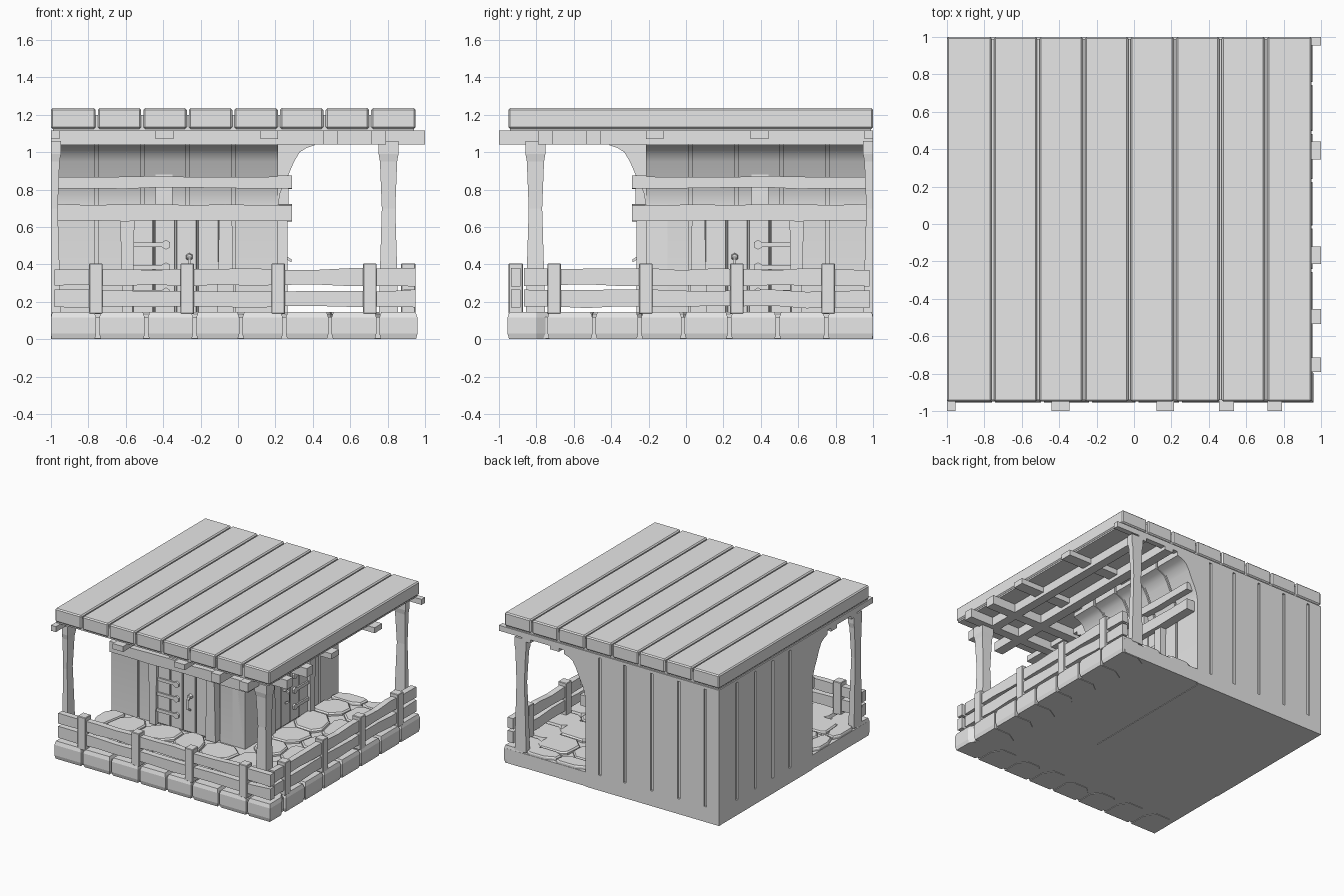
import bpy, bmesh, random
from math import pi
from mathutils import Matrix, Vector

random.seed(4)
if "Cube" in bpy.data.objects:
    bpy.data.objects.remove(bpy.data.objects["Cube"])

grey = bpy.data.materials.new("plain_grey")
grey.use_nodes = True
grey.diffuse_color = (0.8, 0.8, 0.8, 1)
grey.node_tree.nodes["Principled BSDF"].inputs["Base Color"].default_value = (0.8, 0.8, 0.8, 1)


def finish(name, bm, bevel=0):
    bmesh.ops.recalc_face_normals(bm, faces=bm.faces)
    mesh = bpy.data.meshes.new(name)
    bm.to_mesh(mesh)
    bm.free()
    mesh.materials.append(grey)
    obj = bpy.data.objects.new(name, mesh)
    bpy.context.collection.objects.link(obj)
    if bevel:
        mod = obj.modifiers.new("soft_edges", "BEVEL")
        mod.width = bevel
        mod.segments = 1
    return obj


def loft(name, rings, bevel=0):
    """Skin a closed solid over rings with equal point counts."""
    bm = bmesh.new()
    loops = [[bm.verts.new(p) for p in ring] for ring in rings]
    n = len(loops[0])
    for a, b in zip(loops, loops[1:]):
        for i in range(n):
            bm.faces.new((a[i], a[(i + 1) % n], b[(i + 1) % n], b[i]))
    bm.faces.new(loops[0])
    bm.faces.new(loops[-1])
    return finish(name, bm, bevel)


def rect(x0, x1, y0, y1, z):
    return [(x0, y0, z), (x1, y0, z), (x1, y1, z), (x0, y1, z)]


def box(name, x0, x1, y0, y1, z0, z1, bevel=0):
    return loft(name, [rect(x0, x1, y0, y1, z) for z in (z0, z1)], bevel)


def rail(name, x0, x1, y0, y1, z0, z1, wobble=0.008, cuts=7):
    """Hand-hewn board along x with uneven edges."""
    rings = []
    for i in range(cuts + 1):
        x = x0 + (x1 - x0) * i / cuts
        a = z0 + random.uniform(-wobble, wobble)
        b = z1 + random.uniform(-wobble, wobble)
        rings.append([(x, y0, a), (x, y1, a), (x, y1, b), (x, y0, b)])
    return loft(name, rings)


SWAP = Matrix(((0, -1, 0, 0), (-1, 0, 0, 0), (0, 0, 1, 0), (0, 0, 0, 1)))


def twin(obj):
    """Mirror a front part across the diagonal onto the left side."""
    other = obj.copy()
    other.data = obj.data.copy()
    other.data.transform(SWAP)
    other.data.flip_normals()
    other.name = obj.name.replace("front", "side")
    bpy.context.collection.objects.link(other)


# Roof boards over a thin ceiling
box("ceiling", -0.99, 0.94, -0.94, 0.99, 1.113, 1.2)
seams = [-1.006] + [-0.755 + 0.2435 * i for i in range(7)] + [0.956]
for a, b in zip(seams, seams[1:]):
    box("roof_board", a + 0.006, b - 0.006, -0.95, 1, 1.125, 1.235, 0.009)

# House core
box("house_core", -0.985, 0.195, -0.195, 0.985, 0, 1.113)

# Wall boards that sweep outward into a cove under the roof
cove = [(0.1, 0.1), (0.215, 0.1), (0.215, 0.72), (0.225, 0.78), (0.245, 0.83), (0.27, 0.88),
        (0.3, 0.95), (0.33, 1.0), (0.365, 1.022), (0.41, 1.037), (0.41, 1.114), (0.1, 1.114)]
walls = []
joints = [-1.01, -0.755, -0.51, -0.27, -0.025, 0.225]
for a, b in zip(joints, joints[1:]):
    wall = loft("front_wall_board", [[(x, -o, z) for o, z in cove] for x in (a + 0.01, b - 0.01)])
    walls.append(wall)
under = [(o - 0.015 if o > 0.1 else o, z) for o, z in cove]
walls.append(loft("front_wall_backing", [[(x, -o, z) for o, z in under] for x in (-0.995, 0.2)]))
bpy.ops.object.select_all(action="DESELECT")
for wall in walls:
    wall.select_set(True)
bpy.context.view_layer.objects.active = walls[0]
bpy.ops.object.shade_smooth_by_angle(angle=0.6)
for wall in walls:
    twin(wall)

# Outer walls: boards with slots between them, closed by a band at the foot and head
back = [-1.012, -0.875, -0.635, -0.39, -0.145, 0.085, 0.227]
left = [-0.227, -0.157, 0.077, 0.3, 0.53, 0.766, 1.012]
for a, b in zip(back, back[1:]):
    box("back_board", a + 0.012, b - 0.012, 0.98, 1, 0.12, 1.1)
for a, b in zip(left, left[1:]):
    box("right_board", -1, -0.98, a + 0.012, b - 0.012, 0.12, 1.1)
for z0, z1 in ((0, 0.125), (1.09, 1.114)):
    box("back_band", -1, 0.215, 0.98, 1, z0, z1)
    box("right_band", -1, -0.98, -0.215, 1, z0, z1)

# Rails, batten and door on the house wall
for z0, z1 in ((0.808, 0.87), (0.632, 0.72)):
    twin(rail("front_wall_rail", -0.965, 0.29, -0.29, -0.21, z0, z1, 0.005))
twin(box("front_batten", -0.44, -0.35, -0.27, -0.2, 0.65, 1.09))
for x0, x1, lean in ((-0.63, -0.565, 0.012), (-0.1, -0.02, -0.012)):
    twin(loft("front_door_jamb", [rect(x0 + lean, x1, -0.265, -0.2, 0.13),
                                  rect(x0, x1 + lean, -0.265, -0.2, 0.66)]))
for i in range(4):
    x = -0.565 + 0.116 * i
    twin(box("front_door_board", x + 0.003, x + 0.113, -0.24, -0.2, 0.14, 0.64, 0.004))
for z in (0.505, 0.385, 0.25):
    twin(box("front_hinge", -0.565, -0.39, -0.252, -0.235, z - 0.013, z + 0.013))
    bm = bmesh.new()
    bmesh.ops.create_cone(bm, segments=6, radius1=0.026, radius2=0.026, depth=0.02, cap_ends=True,
                          matrix=Matrix.Translation((-0.385, -0.245, z)) @ Matrix.Rotation(pi / 2, 4, "X"))
    twin(finish("front_hinge_tip", bm))

# Door handle: a rosette and a hanging grip
bm = bmesh.new()
bmesh.ops.create_cone(bm, segments=6, radius1=0.022, radius2=0.015, depth=0.03, cap_ends=True,
                      matrix=Matrix.Translation((-0.26, -0.25, 0.44)) @ Matrix.Rotation(pi / 2, 4, "X"))
twin(finish("front_handle_rosette", bm))
grip = [(-0.25, 0.44), (-0.285, 0.42), (-0.285, 0.35), (-0.25, 0.33)]
twin(loft("front_handle_grip", [[(-0.26 + s * 0.5, y, z + t) for s, t in
          ((-0.016, -0.008), (0.016, -0.008), (0.016, 0.008), (-0.016, 0.008))] for y, z in grip]))

# Porch foundation and edge stones
box("front_foundation", -1, 0.93, -0.93, -0.19, 0.004, 0.12)
box("side_foundation", 0.19, 0.93, -0.93, 1, 0.004, 0.12)
edges = [-1.012, -0.75, -0.49, -0.232, 0.015, 0.248, 0.492, 0.748, 0.968]
for i, (a, b) in enumerate(zip(edges, edges[1:])):
    rings = []
    inner = -0.74 + random.uniform(-0.03, 0.03)
    for z, grow in ((0, -0.004), (0.03, 0.004), (0.115, 0.004), (0.145, -0.006)):
        x0, x1 = max(-1, a + 0.012 - grow), b - 0.012 + grow
        rings.append([(x0, -0.95 - grow, z), (x1, -0.95 - grow, z), (x1, -0.8, z),
                      (x1 - 0.05, inner, z), (x0 + 0.05, inner, z), (x0, -0.8, z)])
    stone = loft("front_edge_stone", rings)
    if i < 7:
        twin(stone)

# Paving: uneven slabs with clipped corners on the L-shaped porch
step = 0.275
node = {}
for i in range(8):
    for j in range(8):
        p = Vector((0.78 - step * i, -0.78 + step * j, 0))
        if 0 < i < 7 and 0 < j < 7:
            p += Vector((random.uniform(-0.04, 0.04), random.uniform(-0.04, 0.04), 0))
        node[i, j] = Vector((max(p.x, -1), min(p.y, 1), 0))
for i in range(7):
    for j in range(7):
        if i > 1 and j > 1:
            continue
        quad = [node[i, j], node[i + 1, j], node[i + 1, j + 1], node[i, j + 1]]
        mid = sum(quad, Vector()) / 4
        outline = []
        for k, p in enumerate(quad):
            cut = random.uniform(0.1, 0.32)
            outline += [p.lerp(quad[k - 1], cut), p.lerp(quad[(k + 1) % 4], cut)]
        rings = [[mid + (p - mid) * s + Vector((0, 0, z)) for p in outline]
                 for s, z in ((0.95, 0.1), (0.95, 0.135), (0.88, 0.146))]
        loft("paving_slab", rings)

# Porch posts, waisted in the middle
waist = ((0.13, 0.052), (0.4, 0.045), (0.7, 0.036), (0.95, 0.046), (0.99, 0.053), (1.06, 0.053))
loft("corner_post", [rect(0.805 - r, 0.805 + r, -0.805 - r, -0.805 + r, z) for z, r in waist])
twin(loft("front_end_post", [rect(-1, -1 + r, -0.805 - r, -0.805 + r, z) for z, r in waist]))

# Long beams and short joists under the roof
for y0, y1 in ((-0.79, -0.715), (-0.535, -0.455)):
    twin(box("front_beam", -1, 1, y0, y1, 1.042, 1.115))
for x0, x1 in ((-1, -0.955), (-0.44, -0.345), (0.12, 0.215)):
    twin(box("front_joist", x0, x1, -1, -0.3, 1.07, 1.115))

# Fence
for x in (-0.76, -0.272, 0.215, 0.705):
    twin(box("front_fence_post", x - 0.036, x + 0.036, -0.948, -0.872, 0.135, 0.405, 0.004))
for z0, z1 in ((0.287, 0.375), (0.172, 0.26)):
    for name, x1 in (("front_fence_rail", 0.95), ("side_fence_rail", 0.865)):
        fence = rail(name, -0.98, x1, -0.935, -0.885, z0, z1, 0.007, 11)
        if x1 < 0.9:
            fence.data.transform(SWAP)
            fence.data.flip_normals()
